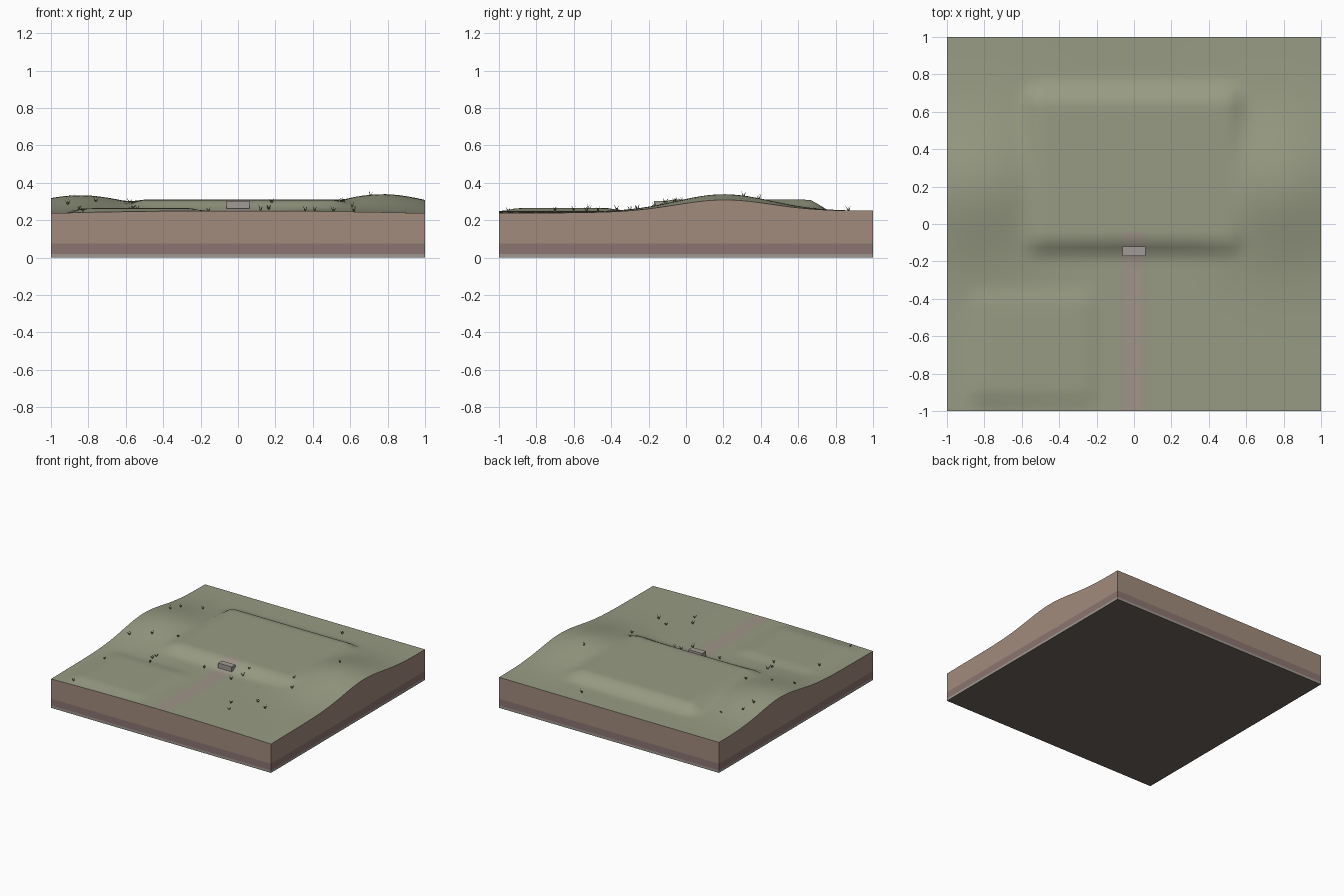
import bpy, bmesh, math, random

if "Cube" in bpy.data.objects:
    bpy.data.objects.remove(bpy.data.objects["Cube"])

random.seed(4)
N = 48  # terrain cells per side


def mat(name, r, g, b):
    m = bpy.data.materials.new(name)
    m.diffuse_color = (*[(c / 255) ** 2.2 for c in (r, g, b)], 1)
    m.use_nodes = True
    m.node_tree.nodes["Principled BSDF"].inputs["Base Color"].default_value = m.diffuse_color
    return m


def finish(bm, name, mats, smooth=False):
    me = bpy.data.meshes.new(name)
    for f in bm.faces:
        f.smooth = smooth
    bm.to_mesh(me)
    bm.free()
    ob = bpy.data.objects.new(name, me)
    bpy.context.collection.objects.link(ob)
    for m in mats:
        me.materials.append(m)
    return ob


# Levelled pads: centre x, y, half size x, y, bank width, level
PADS = [(0, 0.29, 0.5, 0.36, 0.12, 0.31), (-0.54, -0.66, 0.27, 0.23, 0.1, 0.265)]
# Hills: centre x, y, height
HILLS = [(-0.85, 0.2, 0.087), (0.78, 0.2, 0.092)]


def height(x, y):
    z = 0.25 - 0.0065 * x * x * (1 - y)
    for hx, hy, h in HILLS:
        z += h * math.exp(-((x - hx) ** 2 + (y - hy) ** 2) / 0.13)
    for cx, cy, hx, hy, bank, level in PADS:
        d = math.hypot(max(abs(x - cx) - hx, 0), max(abs(y - cy) - hy, 0))
        t = max(0, 1 - d / bank)
        t = t * t * (3 - 2 * t)
        z += (level - z) * t
    return z


# Grassy terrain surface with the worn path as face materials
grass = mat("grass", 150, 154, 130)
path_edge = mat("path_edge", 153, 150, 132)
path_mid = mat("path", 158, 147, 137)
bm = bmesh.new()
bmesh.ops.create_grid(bm, x_segments=N, y_segments=N, size=1)
for v in bm.verts:
    v.co.z = height(v.co.x, v.co.y)
for f in bm.faces:
    c = f.calc_center_median()
    if c.y < -0.04:
        f.material_index = 2 if abs(c.x) < 0.045 else 1 if abs(c.x) < 0.08 else 0
finish(bm, "terrain", [grass, path_edge, path_mid], True)

# Perimeter points, counter-clockwise
side = [-1 + 2 * i / N for i in range(N)]
rim = [(s, -1) for s in side] + [(1, s) for s in side]
rim += [(-x, -y) for x, y in rim]


# Soil strata on the cut sides
def stratum(name, low, high, m):
    bm = bmesh.new()
    lo = [bm.verts.new((x, y, low)) for x, y in rim]
    hi = [bm.verts.new((x, y, high or height(x, y))) for x, y in rim]
    for i in range(len(rim)):
        j = (i + 1) % len(rim)
        bm.faces.new((lo[i], lo[j], hi[j], hi[i]))
    finish(bm, name, [m])


stratum("bedrock_layer", 0, 0.02, mat("bedrock", 158, 150, 142))
stratum("clay_layer", 0.02, 0.075, mat("clay", 138, 116, 112))
stratum("soil_layer", 0.075, None, mat("soil", 160, 138, 124))

# Underside
bm = bmesh.new()
bm.faces.new([bm.verts.new(p) for p in ((-1, -1, 0), (-1, 1, 0), (1, 1, 0), (1, -1, 0))])
finish(bm, "underside", [mat("underside", 110, 102, 94)])

# Stone step at the top of the path
bm = bmesh.new()
bmesh.ops.create_cube(bm, size=1)
for v in bm.verts:
    v.co = (v.co.x * 0.124, -0.145 + v.co.y * 0.05, 0.282 + v.co.z * 0.04)
finish(bm, "stone_step", [mat("stone", 160, 154, 148)])

# Grass tufts: upright crossed blades leaning in their own planes
TUFTS = [(-.83, -.95), (-.85, -.52), (-.91, -.11), (-.76, -.03), (-.58, .05), (-.57, -.3),
         (-.56, -.26), (-.54, -.37), (-.89, .39), (-.87, .5), (-.74, .6), (.34, .87),
         (.71, .31), (-.16, -.21), (.12, -.26), (.165, -.17), (.18, -.11), (.55, -.06),
         (.61, -.17), (.36, -.6), (.41, -.7), (.51, -.47), (.62, -.53)]
bm = bmesh.new()
for x, y in TUFTS:
    z = height(x, y) - 0.003
    spin, size = random.uniform(0, 6.28), random.uniform(0.024, 0.036)
    for k in range(4):
        a = spin + k * math.tau / 4
        lean = random.uniform(0.3, 0.6) * size
        blade = [(-0.004, 0), (0.004, 0), (lean, size * random.uniform(0.8, 1.2))]
        bm.faces.new([bm.verts.new((x + u * math.cos(a), y + u * math.sin(a), z + h))
                      for u, h in blade])
finish(bm, "grass_tufts", [mat("tuft", 98, 110, 78)])
